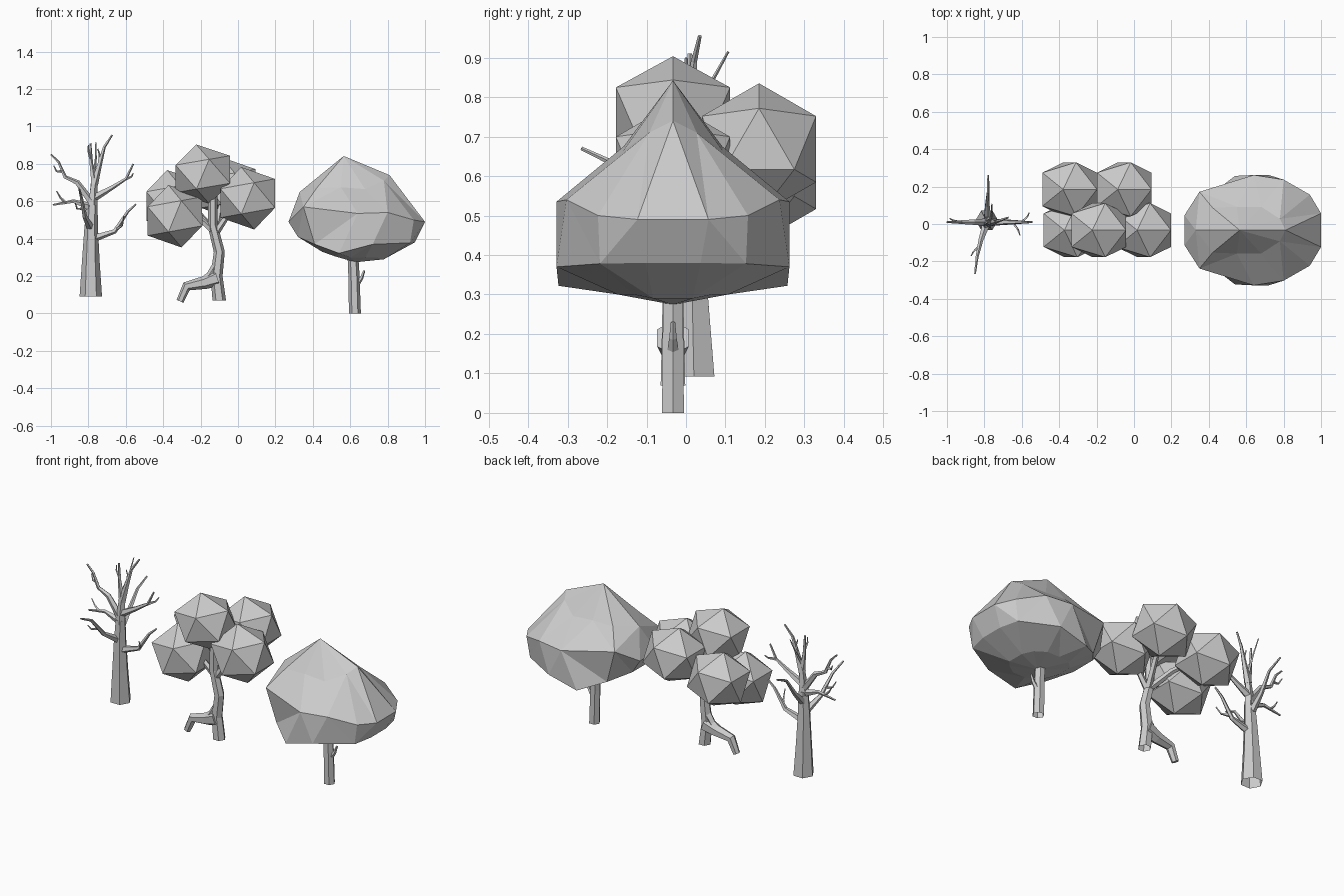
import bpy
import bmesh
from math import radians, sin, cos, pi
from mathutils import Vector, Matrix

default_cube = bpy.data.objects.get("Cube")
if default_cube:
    bpy.data.objects.remove(default_cube, do_unlink=True)

MID = -.033  # depth of the two leafy trees

grey = bpy.data.materials.new("plain grey")
grey.use_nodes = True
grey.diffuse_color = (.6, .6, .6, 1)
grey.node_tree.nodes["Principled BSDF"].inputs["Base Color"].default_value = (.6, .6, .6, 1)


def finish(bm, name):
    """Turn a bmesh into a flat-shaded object."""
    bmesh.ops.recalc_face_normals(bm, faces=bm.faces[:])
    mesh = bpy.data.meshes.new(name)
    bm.to_mesh(mesh)
    bm.free()
    mesh.materials.append(grey)
    obj = bpy.data.objects.new(name, mesh)
    bpy.context.scene.collection.objects.link(obj)
    return obj


def bridge(bm, low, high):
    count = len(low)
    for i in range(count):
        j = (i + 1) % count
        bm.faces.new((low[i], low[j], high[j], high[i]))


def limb(name, points, start, end, sides=5, rooted=False):
    """Tapered faceted tube along a path; a rooted one has a level, open foot."""
    bm = bmesh.new()
    path = [Vector(p) for p in points]
    last = len(path) - 1
    up = Vector((0, 0, 1))
    rings = []
    for i, p in enumerate(path):
        tangent = path[min(i + 1, last)] - path[max(i - 1, 0)]
        if rooted and i == 0:
            tangent = up
        turn = up.rotation_difference(tangent.normalized())
        radius = start * (end / start) ** (i / last)
        ring = []
        for k in range(sides):
            a = 2 * pi * k / sides
            ring.append(bm.verts.new(p + turn @ Vector((radius * cos(a), radius * sin(a), 0))))
        rings.append(ring)
    for low, high in zip(rings, rings[1:]):
        bridge(bm, low, high)
    if not rooted:
        bm.faces.new(rings[0])
    bm.faces.new(rings[-1])
    return finish(bm, name)


def leaf_ball(name, center, height=1):
    """Tilted icosahedron, a little wider than deep."""
    bm = bmesh.new()
    place = (Matrix.Translation(center) @ Matrix.Diagonal((1.08, 1, height, 1))
             @ Matrix.Rotation(radians(-11), 4, 'Y'))
    bmesh.ops.create_icosphere(bm, subdivisions=1, radius=.17, matrix=place)
    return finish(bm, name)


def crown(name, bottom, half_rings, top):
    """Mirrored stack of rings closed by a point at each end."""
    bm = bmesh.new()
    rings = []
    for half in half_rings:
        loop = [(x, MID - d, z) for x, d, z in half]
        loop += [(x, MID + d, z) for x, d, z in reversed(half)]
        rings.append([bm.verts.new(p) for p in loop])
    for low, high in zip(rings, rings[1:]):
        bridge(bm, low, high)
    for ring, (x, z) in ((rings[0], bottom), (rings[-1], top)):
        tip = bm.verts.new((x, MID, z))
        for i, v in enumerate(ring):
            bm.faces.new((v, ring[(i + 1) % len(ring)], tip))
    bmesh.ops.remove_doubles(bm, verts=bm.verts[:], dist=.001)
    bmesh.ops.triangulate(bm, faces=bm.faces[:])
    return finish(bm, name)


# Broad tree: faceted crown, trunk and a broken twig
crown(
    "broad_tree_crown", (.63, .274),
    [
        [(.45, .05, .33), (.52, .12, .305), (.6, .14, .3), (.68, .14, .3), (.74, .1, .3), (.78, .05, .29)],
        [(.32, .08, .41), (.41, .19, .37), (.54, .29, .322), (.72, .295, .37), (.92, .185, .378), (.945, .07, .38)],
        [(.27, .08, .49), (.35, .205, .57), (.64, .295, .535), (.8, .27, .54), (.94, .19, .5), (1, .09, .49)],
        [(.33, 0, .65), (.42, .12, .67), (.55, .125, .675), (.68, .125, .665), (.78, .06, .71), (.81, 0, .74)],
    ],
    (.565, .842))
limb("broad_tree_trunk", [(.625, MID, 0), (.62, MID, .2), (.61, MID, .4)], .032, .028, 6, True)
limb("broad_tree_twig", [(.63, MID, .15), (.66, MID, .19), (.675, MID, .23)], .017, .006)

# Clustered tree: five leaf balls
leaf_ball("leaf_ball_top", (-.188, MID, .745), .95)
leaf_ball("leaf_ball_front_right", (-.337, MID, .52))
leaf_ball("leaf_ball_front_left", (.052, MID, .616))
leaf_ball("leaf_ball_back_right", (-.344, .185, .6))
leaf_ball("leaf_ball_back_left", (-.052, .185, .668))

# Clustered tree: winding trunk, side root and inner branches
limb("winding_trunk",
     [(-.1, MID, .07), (-.115, MID, .2), (-.1, MID, .33), (-.135, MID, .47), (-.135, MID, .68)],
     .036, .024, 6, True)
limb("side_root",
     [(-.11, MID, .19), (-.18, MID, .165), (-.275, MID, .145), (-.31, MID, .065)],
     .046, .02, 6)
limb("root_web", [(-.105, MID, .27), (-.15, MID, .2), (-.21, MID, .16)], .025, .02)
for side, tip in (("front_right", (-.3, MID, .55)), ("front_left", (.02, MID, .6)),
                  ("back_right", (-.3, .15, .6)), ("back_left", (-.07, .15, .65))):
    fork = Vector((-.12, MID, .43))
    limb("inner_branch_" + side, [fork, fork.lerp(Vector(tip), .5) + Vector((0, 0, .02)), tip],
         .02, .012)

# Bare tree: trunk
limb("bare_trunk",
     [(-.787, .02, .092), (-.787, .016, .28), (-.785, .012, .45), (-.78, .01, .58)],
     .06, .029, 6, True)
limb("bare_trunk_top",
     [(-.78, .01, .56), (-.77, .01, .7), (-.785, .01, .8), (-.79, .01, .91)],
     .03, .006)

# Bare tree: main branches
branches = {
    "high_left": [(-.77, .01, .69), (-.74, .015, .8), (-.715, .02, .89), (-.673, .035, .955)],
    "middle_left": [(-.77, .01, .62), (-.68, .01, .67), (-.6, .01, .72), (-.56, .01, .8)],
    "low_left": [(-.78, .01, .4), (-.66, .01, .44), (-.59, .01, .545), (-.545, .01, .585)],
    "high_right": [(-.78, .01, .59), (-.86, .01, .7), (-.925, .01, .73), (-.96, .01, .81), (-1, .01, .85)],
    "low_right": [(-.79, .01, .57), (-.88, .01, .6), (-.99, .01, .58)],
    "front": [(-.79, 0, .46), (-.82, -.09, .52), (-.84, -.18, .63), (-.85, -.265, .67)],
    "back": [(-.785, .02, .52), (-.785, .1, .6), (-.78, .17, .7), (-.78, .26, .74)],
}
for side, path in branches.items():
    limb("bare_branch_" + side, path, .022, .005)

# Bare tree: thin twigs
twigs = [
    [(-.77, .01, .74), (-.76, .06, .83), (-.76, .107, .915)],
    [(-.785, .01, .82), (-.8, 0, .87), (-.8, 0, .9)],
    [(-.92, .01, .59), (-.95, .01, .62), (-.97, .01, .655)],
    [(-.94, .01, .76), (-.97, .02, .76), (-.985, .03, .79)],
    [(-.65, .01, .45), (-.62, -.03, .47), (-.61, -.06, .52)],
    [(-.6, .01, .72), (-.57, .04, .73), (-.56, .06, .75)],
    [(-.83, -.12, .56), (-.86, -.15, .56), (-.87, -.17, .59)],
    [(-.74, .015, .8), (-.74, .02, .85), (-.75, .02, .88)],
]
for number, path in enumerate(twigs):
    limb("bare_twig_%d" % number, path, .009, .003, 4)
